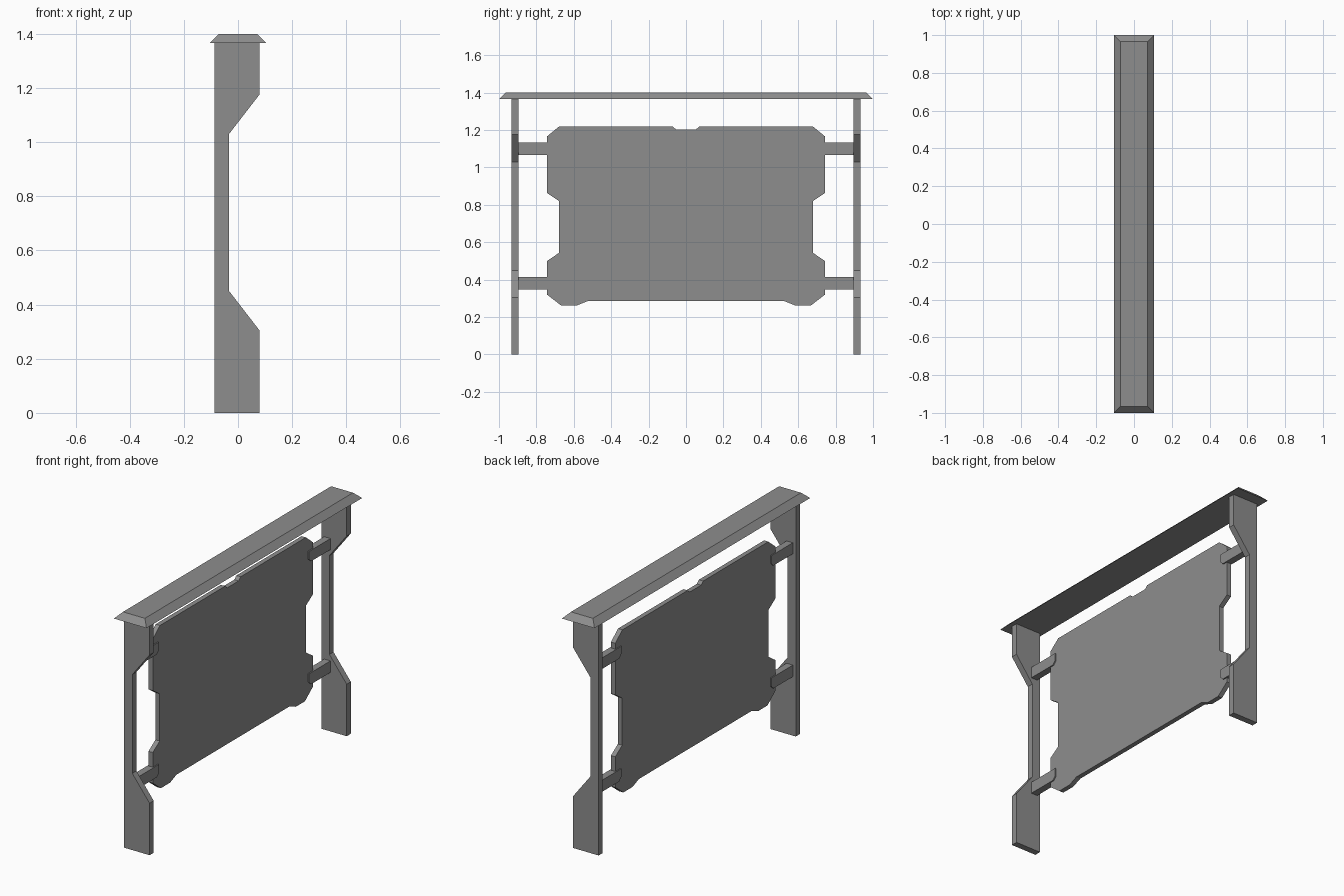
import bpy
import bmesh

if "Cube" in bpy.data.objects:
    bpy.data.objects.remove(bpy.data.objects["Cube"], do_unlink=True)

GREY = (0.27, 0.27, 0.27, 1.0)
mat = bpy.data.materials.new("plain grey")
mat.use_nodes = True
mat.diffuse_color = GREY
mat.node_tree.nodes["Principled BSDF"].inputs["Base Color"].default_value = GREY


def finish(name, bm):
    bmesh.ops.recalc_face_normals(bm, faces=bm.faces[:])
    mesh = bpy.data.meshes.new(name)
    bm.to_mesh(mesh)
    bm.free()
    mesh.materials.append(mat)
    obj = bpy.data.objects.new(name, mesh)
    bpy.context.collection.objects.link(obj)
    return obj


def extrude_profile(name, points, axis, start, end):
    """Extrude a flat outline, given in (other axis, z), along x or y."""
    bm = bmesh.new()
    place = (lambda a, z: (start, a, z)) if axis == "x" else (lambda a, z: (a, start, z))
    face = bm.faces.new([bm.verts.new(place(a, z)) for a, z in points])
    moved = bmesh.ops.extrude_face_region(bm, geom=[face])["geom"]
    step = (end - start, 0, 0) if axis == "x" else (0, end - start, 0)
    bmesh.ops.translate(bm, vec=step, verts=[g for g in moved if isinstance(g, bmesh.types.BMVert)])
    return finish(name, bm)


# Posts, cut narrow in the middle
post = [(-0.086, 0), (0.079, 0), (0.079, 0.305), (-0.033, 0.45),
        (-0.033, 1.03), (0.079, 1.175), (0.079, 1.37), (-0.086, 1.37)]
for label, side in (("front", -1), ("back", 1)):
    extrude_profile(label + "_post", post, "y", side * 0.895, side * 0.933)

# Display panel, half outline mirrored across y = 0
half = [(0.524, 0.286), (0.583, 0.262), (0.668, 0.262), (0.743, 0.32),
        (0.743, 0.5), (0.679, 0.543), (0.679, 0.82), (0.743, 0.863),
        (0.743, 1.166), (0.677, 1.22), (0.072, 1.22), (0.053, 1.203)]
outline = half + [(-y, z) for y, z in reversed(half)]
extrude_profile("panel", outline, "x", -0.061, -0.033)

# Brackets clasping the panel edges, lower inner corner chamfered
for label, side in (("front", -1), ("back", 1)):
    for level, low, high in (("lower", 0.346, 0.414), ("upper", 1.067, 1.132)):
        shape = [(0.9, low), (0.9, high), (0.695, high), (0.695, low + 0.02), (0.715, low)]
        extrude_profile(f"{label}_{level}_bracket", [(side * y, z) for y, z in shape],
                        "x", -0.067, -0.026)

# Cap with sloped edges
bm = bmesh.new()
bmesh.ops.create_cube(bm, size=2)
for v in bm.verts:
    inset = 0.035 if v.co.z > 0 else 0
    v.co.x *= 0.106 - inset
    v.co.y *= 1 - inset
    v.co.z = 1.4 if v.co.z > 0 else 1.365
finish("cap", bm)
